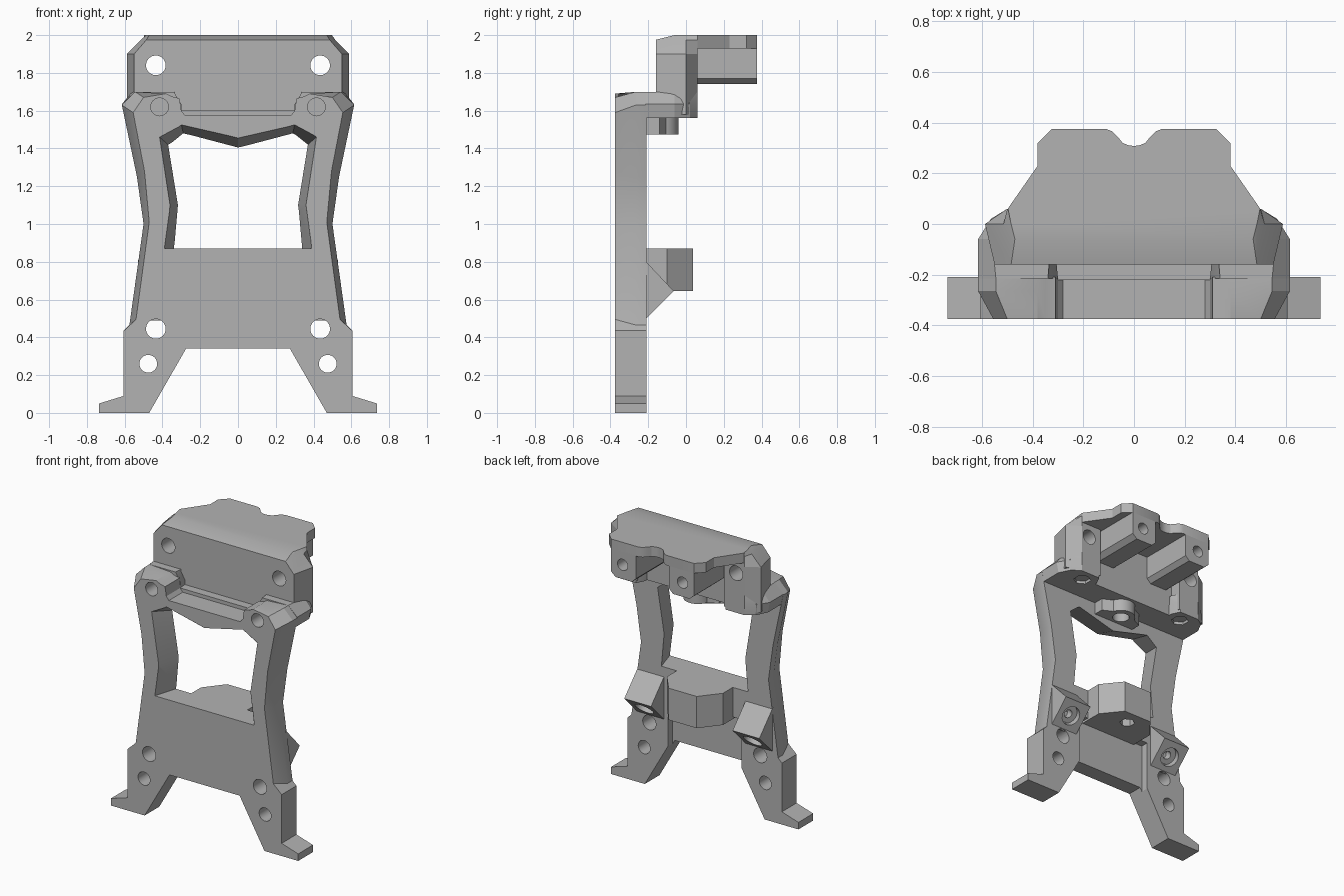
import bpy, bmesh, math
from mathutils import Vector, Matrix

if "Cube" in bpy.data.objects:
    bpy.data.objects.remove(bpy.data.objects["Cube"], do_unlink=True)

grey = bpy.data.materials.new("plain grey")
grey.use_nodes = True
COL = (0.45, 0.45, 0.45, 1)
grey.diffuse_color = COL
grey.node_tree.nodes["Principled BSDF"].inputs["Base Color"].default_value = COL


def finish(name, bm):
    bmesh.ops.recalc_face_normals(bm, faces=bm.faces)
    me = bpy.data.meshes.new(name)
    bm.to_mesh(me)
    bm.free()
    me.materials.append(grey)
    ob = bpy.data.objects.new(name, me)
    bpy.context.collection.objects.link(ob)
    return ob


def loft(name, rings):
    """Solid through matching closed rings of points."""
    bm = bmesh.new()
    vs = [[bm.verts.new(p) for p in r] for r in rings]
    n = len(rings[0])
    bm.faces.new(vs[0])
    bm.faces.new(vs[-1])
    for a, b in zip(vs, vs[1:]):
        for i in range(n):
            j = (i + 1) % n
            bm.faces.new((a[i], a[j], b[j], b[i]))
    return finish(name, bm)


def sym(half):
    """Complete a half outline by reflecting it in x = 0."""
    return half + [(-x, v) for x, v in reversed(half) if abs(x) > 1e-6]


def in_y(pts, y):
    return [(x, y, z) for x, z in pts]


def in_z(pts, z):
    return [(x, y, z) for x, y in pts]


def in_x(pts, x):
    return [(x, y, z) for y, z in pts]


def box(name, x0, x1, y0, y1, z0, z1):
    p = [(x0, y0), (x1, y0), (x1, y1), (x0, y1)]
    return loft(name, [in_z(p, z0), in_z(p, z1)])


def rod(name, centre, direction, r, length, sides=32):
    """Cylinder centred on a point, along a direction."""
    bm = bmesh.new()
    rot = Vector((0, 0, 1)).rotation_difference(Vector(direction)).to_matrix().to_4x4()
    bmesh.ops.create_cone(bm, cap_ends=True, segments=sides, radius1=r, radius2=r,
                          depth=length, matrix=Matrix.Translation(centre) @ rot)
    return finish(name, bm)


def boolean(ob, other, op='DIFFERENCE'):
    m = ob.modifiers.new("bool", 'BOOLEAN')
    m.operation, m.solver, m.object = op, 'EXACT', other
    bpy.context.view_layer.objects.active = ob
    bpy.ops.object.modifier_apply(modifier=m.name)
    bpy.data.objects.remove(other, do_unlink=True)


def swap_sides(v):
    return [(-x, y) for x, y in v]


# Front frame: legs, waist and shoulders, with a chamfered outer edge
foot = [(.275, .34), (.47, 0), (.735, 0), (.735, .05), (.605, .09), (.605, .435)]
inner = [(.38, 1.69), (.35, 1.675), (.31, 1.665), (.30, 1.60), (.28, 1.575)]
front = sym(foot + [(.54, .495), (.47, 1.01), (.495, 1.28), (.555, 1.59), (.50, 1.67)] + inner)
back = sym(foot + [(.575, .465), (.50, 1.0), (.535, 1.25), (.615, 1.63), (.545, 1.70)] + inner)
frame = loft("front_frame", [in_y(front, -.375), in_y(back, -.265), in_y(back, -.21)])

# Tapered window, lower back pocket and screw holes in the frame
win_f = sym([(.39, .87), (.36, 1.10), (.415, 1.46), (.30, 1.525), (0, 1.455)])
win_b = sym([(.34, .87), (.318, 1.10), (.37, 1.42), (.29, 1.48), (0, 1.405)])


def mix(t):
    return [(a[0] + (b[0] - a[0]) * t, a[1] + (b[1] - a[1]) * t) for a, b in zip(win_f, win_b)]


boolean(frame, loft("cutter", [in_y(mix(-.2), -.408), in_y(mix(1.2), -.177)]))
boolean(frame, box("cutter", -.29, .29, -.265, -.1, .2, .66))
for s in (-1, 1):
    for x, z, r in ((.435, .445, .052), (.475, .26, .047)):
        boolean(frame, rod("cutter", (s * x, -.3, z), (0, 1, 0), r, .6))
    boolean(frame, rod("cutter", (s * .415, -.35, 1.62), (0, 1, 0), .047, .2))

# Shelf joining the frame to the head
box("shelf", -.36, .36, -.22, -.02, 1.56, 1.60)

# Shoulders with nut pockets underneath
for s, side in ((1, "left"), (-1, "right")):
    low = [(.30, -.215), (.60, -.215), (.60, -.06), (.56, .02), (.50, .06), (.35, .06), (.32, 0)]
    mid = [(.30, -.215), (.615, -.215), (.615, -.06), (.565, .02), (.50, .06), (.35, .06), (.32, 0)]
    top = [(.34, -.215), (.545, -.215), (.56, -.06), (.54, .01), (.50, .06), (.35, .06), (.32, 0)]
    if s < 0:
        low, mid, top = map(swap_sides, (low, mid, top))
    sh = loft(side + "_shoulder", [in_z(low, 1.56), in_z(mid, 1.635), in_z(top, 1.70)])
    boolean(sh, rod("cutter", (s * .42, -.03, 1.56), (0, 0, 1), .058, .16, 6))

# Head block with chamfered top corners, hollow at the back
levels = [(1.58, [(.55, -.16), (.588, 0), (.50, .06)]),
          (1.90, [(.55, -.16), (.588, 0), (.50, .06)]),
          (1.975, [(.485, -.16), (.515, 0), (.50, .06)]),
          (2.0, [(.47, -.06), (.485, 0), (.497, .06)])]
head = loft("head_block", [in_z(sym(p), z) for z, p in levels])
boolean(head, box("cutter", -.34, .34, -.02, .2, 1.5, 1.93))
for s in (-1, 1):
    boolean(head, rod("cutter", (s * .435, 0, 1.84), (0, 1, 0), .052, .6))

# Roof plate with a rounded notch in its rear edge
notch = [(.11, .375), (.085, .365), (.065, .345), (.045, .32), (.02, .31), (0, .308)]
plan = sym([(.497, .055), (.497, .062), (.38, .23), (.38, .32), (.325, .375)] + notch)
loft("roof_plate", [in_z(plan, 1.93), in_z(plan, 2.0)])

# Two beams under the roof with screw holes in their ends
for s, side in ((1, "left"), (-1, "right")):
    sec = [(.13, 1.94), (.13, 1.77), (.16, 1.74), (.29, 1.74), (.325, 1.77), (.325, 1.94)]
    if s < 0:
        sec = swap_sides(sec)
    beam = loft(side + "_roof_beam", [in_y(sec, -.03), in_y(sec, .375)])
    boolean(beam, rod("cutter", (s * .235, .375, 1.84), (0, 1, 0), .04, .3))

# Ring bracket hanging below the shelf
brk = loft("ring_bracket", [in_z(sym([(.16, -.215), (.16, -.14), (.08, -.10)]), z) for z in (1.475, 1.57)])
boolean(brk, rod("ring", (0, -.135, 1.5225), (0, 0, 1), .095, .095), 'UNION')
boolean(brk, rod("cutter", (0, -.135, 1.48), (0, 0, 1), .055, .12))

# Middle rear block with a nut pocket
blk = loft("rear_block", [in_z(sym([(.22, -.27), (.22, -.10), (.11, .037)]), z) for z in (.645, .87)])
boolean(blk, rod("cutter", (0, -.07, .645), (0, 0, 1), .05, .2, 6))

# Slanted rear screw bosses
for s, side in ((1, "left"), (-1, "right")):
    tri = [(-.22, .81), (-.065, .645), (-.22, .49)]
    boss = loft(side + "_slanted_boss", [in_x(tri, s * .32), in_x(tri, s * .53)])
    boolean(boss, rod("cutter", (s * .425, -.14, .57), (0, 1, -1), .065, .08))
    boolean(boss, rod("cutter", (s * .425, -.14, .57), (0, 1, -1), .028, .2))

# Soft shading on round parts only
for ob in bpy.context.view_layer.objects:
    ob.select_set(ob.type == 'MESH')
bpy.ops.object.shade_smooth_by_angle(angle=math.radians(25))
